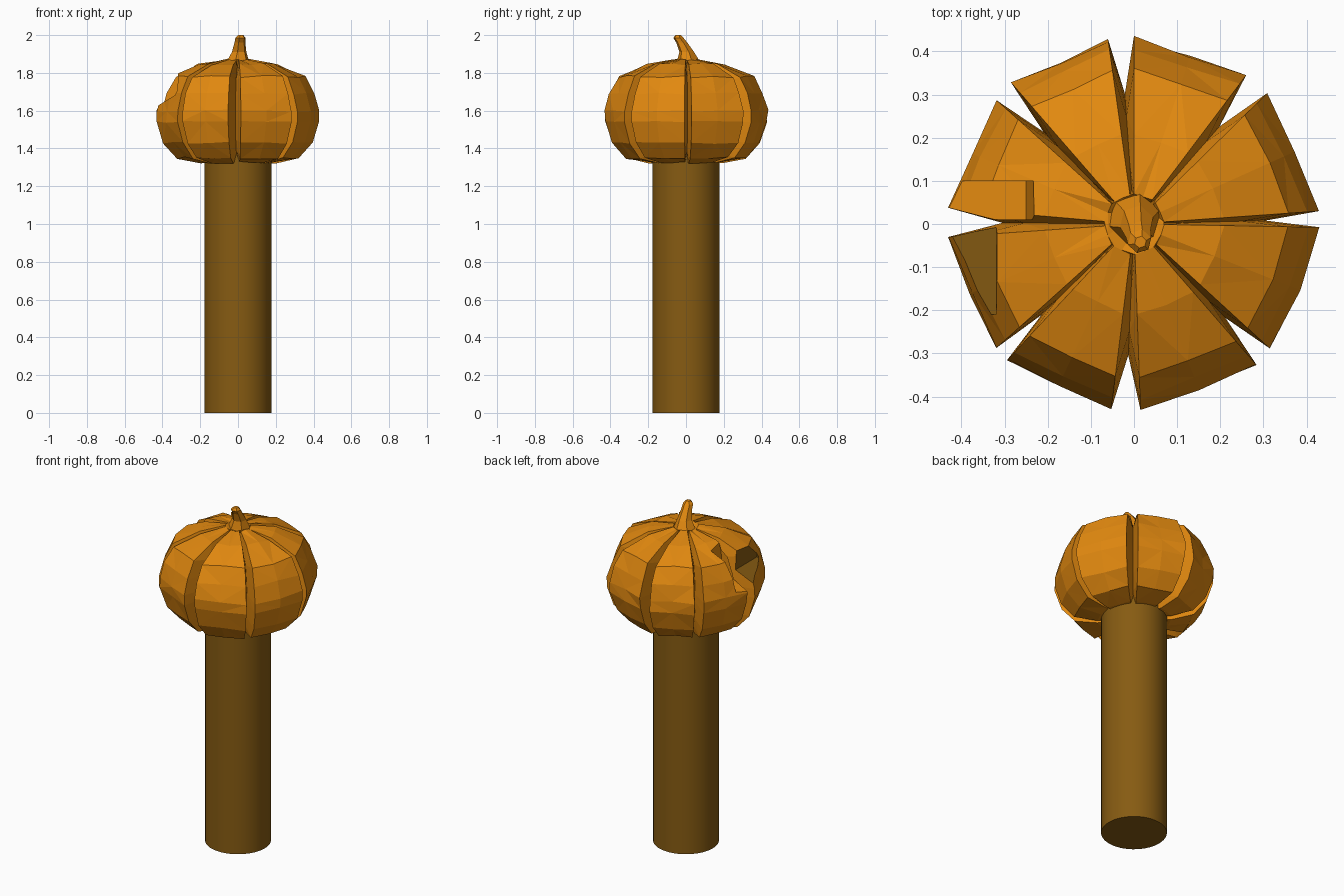
import bpy, bmesh, math, random
from mathutils import Vector

random.seed(4)
if "Cube" in bpy.data.objects:
    bpy.data.objects.remove(bpy.data.objects["Cube"], do_unlink=True)


def material(name, rgb):
    m = bpy.data.materials.new(name)
    m.use_nodes = True
    m.diffuse_color = (*rgb, 1)
    m.node_tree.nodes["Principled BSDF"].inputs["Base Color"].default_value = (*rgb, 1)
    return m


ORANGE = material("pumpkin_orange", (0.76, 0.25, 0.005))
BROWN = material("wood_brown", (0.24, 0.105, 0.006))


def make_object(name, bm, mat):
    bmesh.ops.recalc_face_normals(bm, faces=bm.faces)
    mesh = bpy.data.meshes.new(name)
    bm.to_mesh(mesh)
    bm.free()
    mesh.materials.append(mat)
    obj = bpy.data.objects.new(name, mesh)
    bpy.context.collection.objects.link(obj)
    return obj


def skin(bm, rings):
    """Join closed rings of points into a capped skin."""
    loops = [[bm.verts.new(p) for p in ring] for ring in rings]
    n = len(loops[0])
    for a, b in zip(loops, loops[1:]):
        for i in range(n):
            j = (i + 1) % n
            bm.faces.new((a[i], a[j], b[j], b[i]))
    bm.faces.new(loops[0][::-1])
    bm.faces.new(loops[-1])


# Pole
bm = bmesh.new()
skin(bm, [[(0.177 * math.cos(math.tau * i / 48), 0.177 * math.sin(math.tau * i / 48), z)
           for i in range(48)] for z in (0, 1.38)])
pole = make_object("pole", bm, BROWN)
bpy.context.view_layer.objects.active = pole
pole.select_set(True)
bpy.ops.object.shade_smooth_by_angle(angle=math.radians(40))
pole.select_set(False)

# Pumpkin: eight flat-sided wedges parted by deep grooves
PROFILE = [(0.07, 1.33), (0.2, 1.325), (0.32, 1.35), (0.395, 1.43), (0.43, 1.54),
           (0.432, 1.6), (0.405, 1.69), (0.36, 1.78), (0.21, 1.845), (0.07, 1.87)]
WEDGES = [(4, 44.5), (53, 90), (98, 131), (138, 175),
          (184, 222), (227, 263), (272, 311), (317.5, 359)]
MIDDLE = 1.6
columns = []        # angle, radial scale, height scale
for k, (a, b) in enumerate(WEDGES):
    following = WEDGES[(k + 1) % 8][0] + (360 if k == 7 else 0)
    columns += [(a, 1, 1), ((a + b) / 2, 0.955, 1), (b, 1, 1),
                ((b + following) / 2, 0.7, 0.86)]

rings = []
for r, z in PROFILE:
    ring = []
    for angle, rs, zs in columns:
        t = math.radians(angle)
        rr = r * rs * random.uniform(0.985, 1.01)
        zz = MIDDLE + (z - MIDDLE) * zs + random.uniform(-0.006, 0.006)
        ring.append((rr * math.cos(t), rr * math.sin(t), zz))
    rings.append(ring)
bm = bmesh.new()
skin(bm, rings)
bmesh.ops.triangulate(bm, faces=bm.faces)
pumpkin = make_object("pumpkin", bm, ORANGE)
pumpkin.data.materials.append(BROWN)


# Broken notch in one side
def carve(name, section, y0, y1, mat):
    """Cut away an x-z section swept along y."""
    bm = bmesh.new()
    skin(bm, [[(x, y, z) for x, z in section] for y in (y0, y1)])
    cutter = make_object(name, bm, mat)
    cutter.hide_render = True
    mod = pumpkin.modifiers.new(name, 'BOOLEAN')
    mod.operation = 'DIFFERENCE'
    mod.solver = 'EXACT'
    mod.material_mode = 'TRANSFER'
    mod.object = cutter
    bpy.context.view_layer.objects.active = pumpkin
    bpy.ops.object.modifier_apply(modifier=name)
    bpy.data.objects.remove(cutter, do_unlink=True)


carve("notch_cutter", [(-0.6, 1.52), (-0.32, 1.69), (-0.315, 1.95), (-0.6, 1.95)],
      -0.21, 0.02, BROWN)
carve("slot_cutter", [(-0.6, 1.56), (-0.25, 1.66), (-0.22, 1.95), (-0.6, 1.95)],
      0.01, 0.1, ORANGE)

# Leaning six-sided stem
STEM = [(0.0, 0.015, 1.8, 0.085), (0.0, 0.012, 1.865, 0.06), (0.006, 0.004, 1.91, 0.04),
        (0.01, -0.022, 1.96, 0.03), (0.013, -0.04, 1.985, 0.028), (0.015, -0.042, 2.0, 0.014)]
bm = bmesh.new()
skin(bm, [[Vector((x + r * math.cos(math.tau * i / 6 + 0.3),
                   y + r * math.sin(math.tau * i / 6 + 0.3), z)) for i in range(6)]
          for x, y, z, r in STEM])
make_object("stem", bm, ORANGE)
